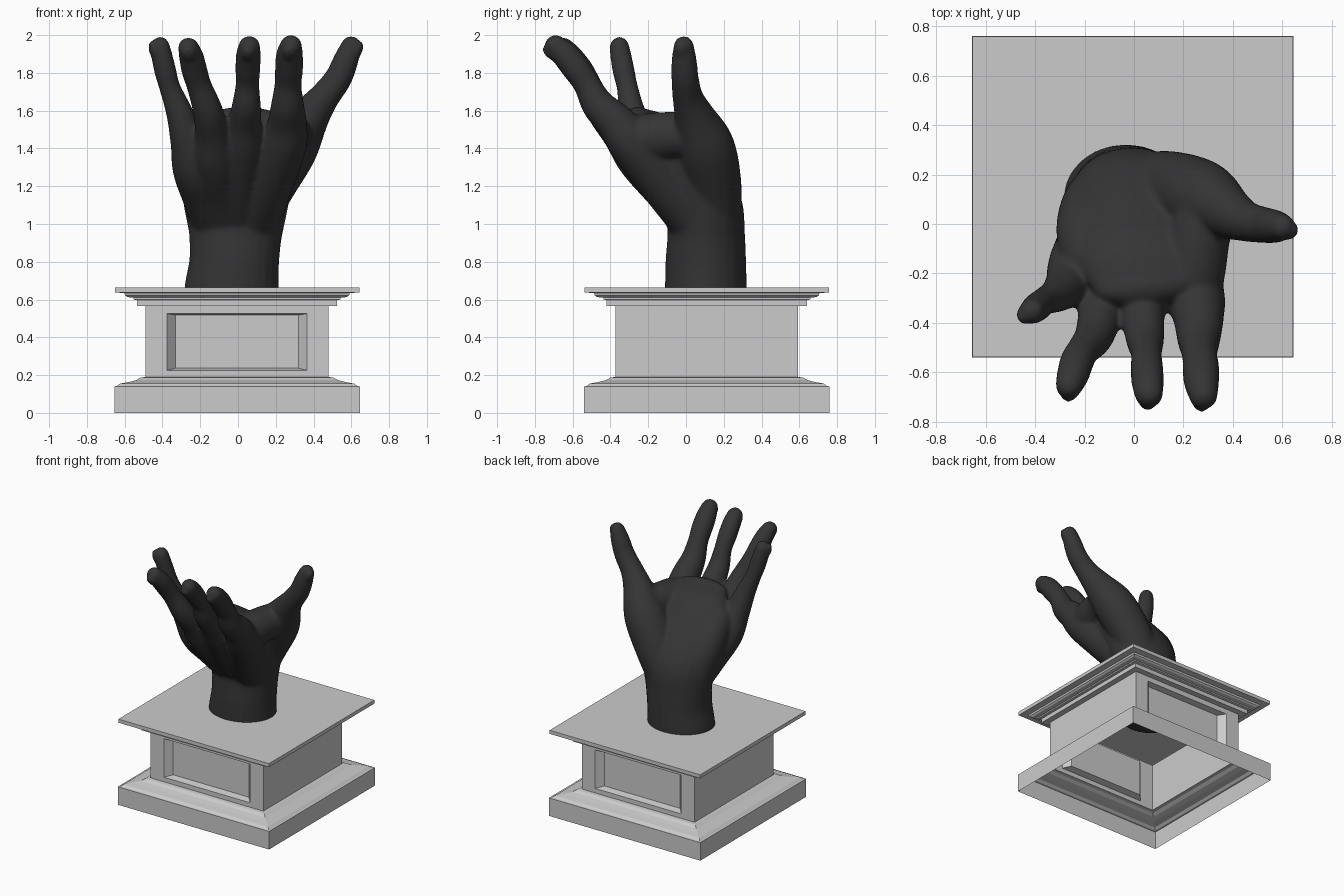
import bpy, bmesh, math
from mathutils import Vector

if "Cube" in bpy.data.objects:
    bpy.data.objects.remove(bpy.data.objects["Cube"])


def make_object(name, bm):
    bmesh.ops.recalc_face_normals(bm, faces=bm.faces[:])
    me = bpy.data.meshes.new(name)
    bm.to_mesh(me)
    bm.free()
    ob = bpy.data.objects.new(name, me)
    bpy.context.collection.objects.link(ob)
    return ob


def bridge(bm, a, b, skip=()):
    n = len(a)
    for i in range(n):
        if i not in skip:
            bm.faces.new((a[i], a[(i + 1) % n], b[(i + 1) % n], b[i]))


# Pedestal: square rings following a moulding profile (half width, height), open below
CX, CY = -0.005, 0.11
profile = [(.65, 0), (.65, .14), (.637, .142), (.62, .155), (.575, .163), (.535, .173),
           (.51, .187), (.484, .19), (.484, .565), (.53, .565), (.53, .597), (.548, .6),
           (.548, .61), (.58, .613), (.593, .622), (.597, .635), (.647, .637), (.647, .665)]
BODY = 7
bm = bmesh.new()
rings = [[bm.verts.new((CX + sx * h, CY + sy * h, z))
          for sx, sy in ((-1, -1), (1, -1), (1, 1), (-1, 1))] for h, z in profile]
for i in range(len(rings) - 1):
    bridge(bm, rings[i], rings[i + 1], skip=(0, 2) if i == BODY else ())
bm.faces.new(rings[-1])

# Sunken panels in the front and back of the body
for side, (a, b) in ((-1, (0, 1)), (1, (3, 2))):
    lo, hi = rings[BODY], rings[BODY + 1]
    prev = [lo[a], lo[b], hi[b], hi[a]]
    for hw, z0, z1, depth in ((.37, .225, .525, 0), (.325, .237, .518, .05)):
        y = CY + side * (.484 - depth)
        cur = [bm.verts.new((CX + sx * hw, y, z))
               for sx, z in ((-1, z0), (1, z0), (1, z1), (-1, z1))]
        bridge(bm, prev, cur)
        prev = cur
    bm.faces.new(prev)
make_object("pedestal", bm)


def spline(pts, steps=6):
    """Catmull-Rom through points with any number of components."""
    p = [pts[0]] + list(pts) + [pts[-1]]
    out = []
    for i in range(1, len(p) - 2):
        for s in range(steps):
            t = s / steps
            out.append([.5 * (2 * b + (c - a) * t + (2 * a - 5 * b + 4 * c - d) * t * t
                              + (3 * b - a - 3 * c + d) * t ** 3)
                        for a, b, c, d in zip(*p[i - 1:i + 3])])
    return out + [list(pts[-1])]


def ellipsoid(bm, centre, axes, radii):
    new = bmesh.ops.create_uvsphere(bm, u_segments=24, v_segments=16, radius=1)["verts"]
    for v in new:
        v.co = centre + sum((ax * (r * c) for ax, r, c in zip(axes, radii, v.co)), Vector())


def limb(bm, pts, nail=None):
    """Loft of ellipses along a path of (x, y, z, radius[, second radius]), rounded end."""
    path = spline([q if len(q) == 5 else (*q, q[3]) for q in pts])
    prev = first = None
    for i, q in enumerate(path):
        c = Vector(q[:3])
        t = (Vector(path[min(i + 1, len(path) - 1)][:3]) - Vector(path[max(i - 1, 0)][:3])).normalized()
        u = (Vector((1, 0, 0)) - t * t.x).normalized()
        v = t.cross(u)
        ring = [bm.verts.new(c + u * (q[3] * math.cos(k * math.tau / 24))
                             + v * (q[4] * math.sin(k * math.tau / 24))) for k in range(24)]
        if prev:
            bridge(bm, prev, ring)
        first, prev = first or ring, ring
    bm.faces.new(first[::-1])
    bm.faces.new(prev)
    ellipsoid(bm, c, (u, v, t), (q[3], q[4], q[4]))
    if nail:
        n = Vector(nail)
        n = (n - t * n.dot(t)).normalized()
        ellipsoid(bm, c + n * q[3] * .95 - t * .005, (n.cross(t), t, n), (.036, .05, .018))


# Hand: overlapping limbs merged into one skin
bm = bmesh.new()
# wrist and palm
limb(bm, [(-.033, .105, .58, .25, .215), (-.033, .105, .66, .25, .216), (-.02, .105, .8, .238, .214),
          (-.013, .107, .95, .247, .205), (0, .095, 1.1, .265, .2), (.01, .02, 1.25, .28, .17),
          (.02, -.07, 1.38, .285, .14), (.045, -.16, 1.475, .27, .12), (.06, -.25, 1.54, .22, .08)])
# index finger
limb(bm, [(.06, .08, 1.0, .15), (.15, -.1, 1.21, .14), (.24, -.28, 1.42, .125), (.26, -.37, 1.535, .105),
          (.262, -.465, 1.63, .088), (.265, -.525, 1.74, .072), (.27, -.58, 1.82, .075),
          (.273, -.64, 1.895, .072), (.28, -.69, 1.942, .06)], nail=(0, -1, .2))
# middle finger
limb(bm, [(0, .08, 1.0, .15), (0, -.11, 1.21, .13), (.025, -.275, 1.41, .113), (.035, -.375, 1.53, .09),
          (.045, -.47, 1.63, .077), (.05, -.525, 1.74, .063), (.052, -.58, 1.82, .067),
          (.055, -.64, 1.895, .066), (.06, -.685, 1.938, .059)], nail=(0, -1, .2))
# ring finger
limb(bm, [(-.05, .08, 1.0, .15), (-.09, -.08, 1.17, .13), (-.125, -.25, 1.34, .115), (-.135, -.35, 1.47, .092),
          (-.16, -.45, 1.6, .08), (-.205, -.51, 1.73, .067), (-.23, -.555, 1.81, .069),
          (-.247, -.61, 1.885, .066), (-.262, -.65, 1.932, .057)], nail=(-.2, -1, .2))
# little finger
limb(bm, [(-.1, .09, 1.0, .14), (-.17, -.05, 1.16, .13), (-.225, -.17, 1.3, .124), (-.265, -.24, 1.44, .095),
          (-.31, -.285, 1.59, .072), (-.36, -.31, 1.72, .057), (-.385, -.33, 1.81, .059),
          (-.403, -.345, 1.89, .057), (-.412, -.352, 1.94, .052)], nail=(-1, -.6, 0))
# heel of the palm below the little finger
limb(bm, [(-.12, .12, .92, .13), (-.165, .07, 1.15, .13), (-.19, -.03, 1.31, .125), (-.18, -.14, 1.41, .11)])
# thumb and its fleshy base
limb(bm, [(.05, .15, 1.0, .14), (.15, .145, 1.2, .15), (.275, .105, 1.41, .152), (.38, .045, 1.57, .108),
          (.455, .01, 1.67, .082), (.53, -.005, 1.77, .073), (.572, -.01, 1.87, .067),
          (.598, -.012, 1.942, .054)], nail=(1, -.4, 0))
# web between thumb and index finger
limb(bm, [(.235, -.25, 1.45, .125), (.245, -.16, 1.46, .13), (.265, -.05, 1.47, .125), (.3, .06, 1.47, .12)])
hand = make_object("hand", bm)
m = hand.modifiers.new("merge", 'REMESH')
m.mode = 'VOXEL'
m.voxel_size = .01
m.use_smooth_shade = True
m = hand.modifiers.new("soften", 'SMOOTH')
m.factor = .5
m.iterations = 20

mat = bpy.data.materials.new("dark_bronze")
mat.diffuse_color = (.035, .035, .035, 1)
mat.use_nodes = True
mat.node_tree.nodes["Principled BSDF"].inputs["Base Color"].default_value = mat.diffuse_color
hand.data.materials.append(mat)
